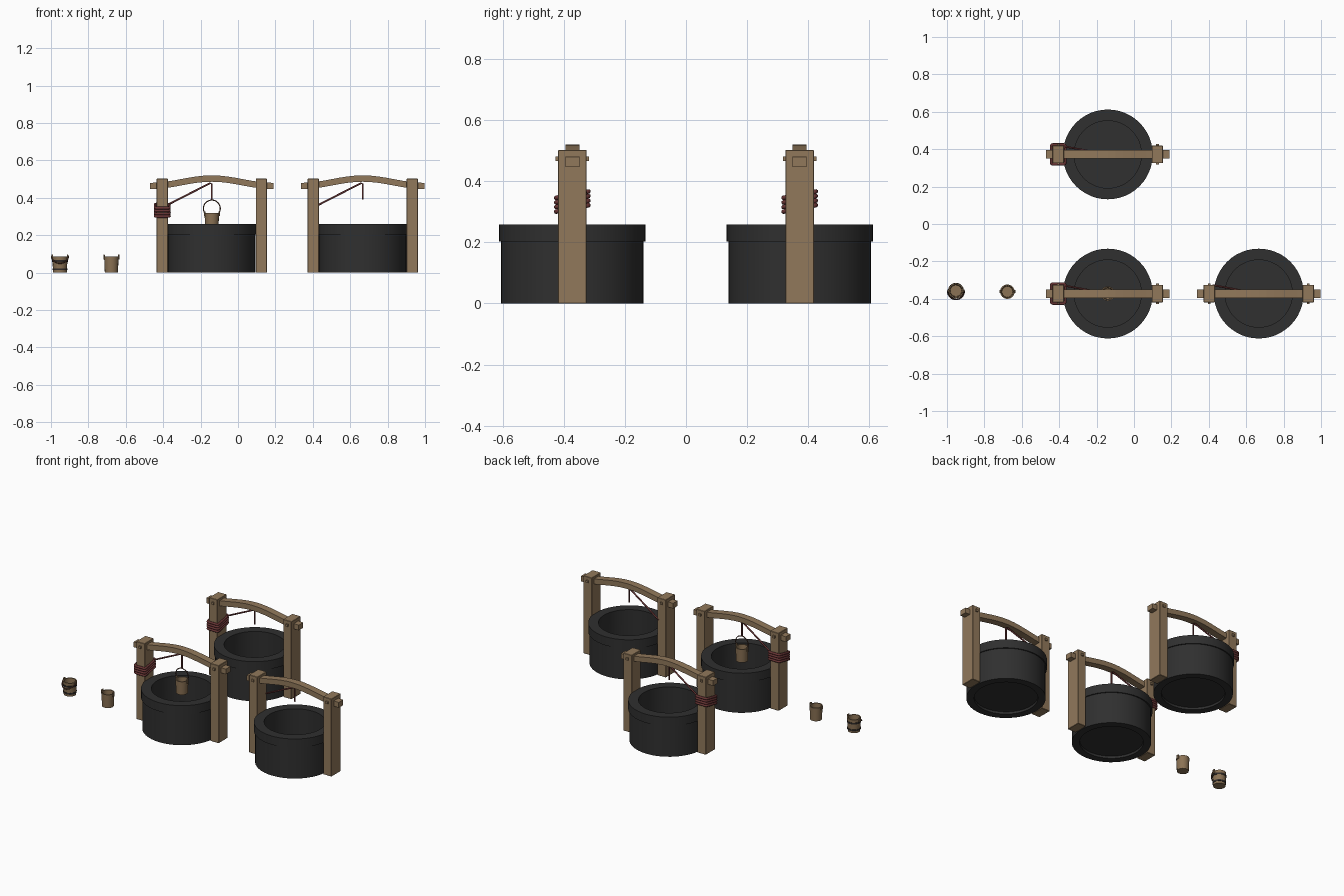
import bpy, bmesh, math
from mathutils import Vector

if "Cube" in bpy.data.objects:
    bpy.data.objects.remove(bpy.data.objects["Cube"])


def material(name, rgb):
    m = bpy.data.materials.new(name)
    m.diffuse_color = (*rgb, 1)
    m.use_nodes = True
    m.node_tree.nodes["Principled BSDF"].inputs["Base Color"].default_value = m.diffuse_color
    return m


STONE = material("dark stone", (0.029, 0.029, 0.029))
WOOD = material("weathered wood", (0.285, 0.19, 0.105))
PAIL = material("pail wood", (0.26, 0.17, 0.09))
ROPE = material("red rope", (0.14, 0.035, 0.035))
IRON = material("dark iron", (0.03, 0.025, 0.023))
HANDLE = material("brown handle", (0.09, 0.04, 0.025))


def finish(name, bm, mat, smooth=None):
    bmesh.ops.recalc_face_normals(bm, faces=bm.faces[:])
    me = bpy.data.meshes.new(name)
    bm.to_mesh(me)
    bm.free()
    me.materials.append(mat)
    ob = bpy.data.objects.new(name, me)
    bpy.context.collection.objects.link(ob)
    if smooth:
        bpy.ops.object.select_all(action='DESELECT')
        ob.select_set(True)
        bpy.context.view_layer.objects.active = ob
        bpy.ops.object.shade_smooth_by_angle(angle=math.radians(smooth))
    return ob


def lathe(name, profile, at, mat, sides, smooth=None):
    """Revolve a closed (radius, z) profile about z; radius 0 makes a pole."""
    bm = bmesh.new()
    rings = []
    for r, z in profile:
        n = sides if r else 1
        rings.append([bm.verts.new((at[0] + r * math.cos(math.tau * i / sides),
                                    at[1] + r * math.sin(math.tau * i / sides),
                                    at[2] + z)) for i in range(n)])
    pairs = list(zip(rings, rings[1:]))
    if profile[0][0]:
        pairs.append((rings[-1], rings[0]))
    for a, b in pairs:
        for i in range(sides):
            j = (i + 1) % sides
            quad = [a[i % len(a)], a[j % len(a)], b[j % len(b)], b[i % len(b)]]
            corner = list(dict.fromkeys(quad))
            if len(corner) > 2:
                bm.faces.new(corner)
    return finish(name, bm, mat, smooth)


def box(name, centre, size, mat, bevel=0.0):
    bm = bmesh.new()
    bmesh.ops.create_cube(bm, size=1)
    for v in bm.verts:
        v.co = Vector(centre) + Vector(v.co[k] * size[k] for k in range(3))
    if bevel:
        bmesh.ops.bevel(bm, geom=bm.edges[:], offset=bevel, segments=1, affect='EDGES')
    return finish(name, bm, mat)


def tube(name, points, radius, mat, closed=False, sides=8):
    """Sweep a round section along a path."""
    bm = bmesh.new()
    pts = [Vector(p) for p in points]
    n = len(pts)
    rings, side = [], None
    for i, p in enumerate(pts):
        a = pts[(i - 1) % n] if closed or i else p
        b = pts[(i + 1) % n] if closed or i < n - 1 else p
        t = (b - a).normalized()
        side = side or t.orthogonal()
        side = (side - t * side.dot(t)).normalized()
        up = t.cross(side)
        rings.append([bm.verts.new(p + radius * (side * math.cos(math.tau * k / sides)
                                                 + up * math.sin(math.tau * k / sides)))
                      for k in range(sides)])
    for i in range(n if closed else n - 1):
        a, b = rings[i], rings[(i + 1) % n]
        for k in range(sides):
            m = (k + 1) % sides
            bm.faces.new((a[k], a[m], b[m], b[k]))
    if not closed:
        bm.faces.new(rings[0])
        bm.faces.new(rings[-1])
    return finish(name, bm, mat, 50)


def beam(name, x, y):
    """Arched crossbeam with square section."""
    bm = bmesh.new()
    rings, n = [], 16
    for i in range(n + 1):
        u = -1 + 2 * i / n
        z = 0.503 - 0.04 * (1 - math.cos(math.pi * u)) / 2
        rings.append([bm.verts.new((x + 0.33 * u, y + sy * 0.023, z + sz * 0.017))
                      for sy, sz in ((-1, -1), (1, -1), (1, 1), (-1, 1))])
    for a, b in zip(rings, rings[1:]):
        for k in range(4):
            m = (k + 1) % 4
            bm.faces.new((a[k], a[m], b[m], b[k]))
    bm.faces.new(rings[0])
    bm.faces.new(rings[-1])
    return finish(name, bm, WOOD)


def bucket(tag, x, y, z, r=0.039):
    # staved pail, open at the top, with two raised ears
    lathe(tag + "_pail", [(0, 0), (r * 0.9, 0), (r, 0.087), (r * 0.83, 0.087),
                          (r * 0.74, 0.012), (0, 0.012)], (x, y, z), PAIL, 16, 35)
    for s in (-1, 1):
        box(tag + "_ear", (x + s * r, y, z + 0.083), (0.008, 0.016, 0.026), PAIL, 0.001)


def well(tag, x, y, coiled):
    # stone ring with overhanging lip, and its floor
    lathe(tag + "_stone_ring", [(0.187, 0), (0.233, 0), (0.233, 0.203), (0.24, 0.203),
                                (0.24, 0.259), (0.18, 0.259)], (x, y, 0), STONE, 48, 30)
    lathe(tag + "_floor", [(0, 0.015), (0.19, 0.015), (0.19, 0.02), (0, 0.02)],
          (x, y, 0), STONE, 48)
    # posts, locking pegs and crossbeam
    for s in (-1, 1):
        box(tag + "_post", (x + s * 0.265, y, 0.251), (0.06, 0.094, 0.502), WOOD, 0.002)
        box(tag + "_peg", (x + s * 0.265, y, 0.473), (0.015, 0.11, 0.015), WOOD)
    beam(tag + "_crossbeam", x, y)
    # rope from the left post over the beam and down
    tube(tag + "_rope", [(x - 0.245, y + 0.045, 0.358), (x - 0.01, y + 0.002, 0.478),
                         (x, y, 0.474), (x, y, 0.39)], 0.005, ROPE)
    # slanted rope turns round the post
    if coiled:
        for k in range(4):
            loop = []
            for cx, cy, a0 in ((1, 1, 0), (-1, 1, 90), (-1, -1, 180), (1, -1, 270)):
                for d in (0, 45, 90):
                    a = math.radians(a0 + d)
                    px = cx * 0.03 + 0.008 * math.cos(a)
                    py = cy * 0.045 + 0.008 * math.sin(a)
                    loop.append((x - 0.265 + px, y + py, 0.311 + 0.015 * k + 0.2 * py))
            tube(tag + "_rope_turn", loop, 0.0075, ROPE, True)


well("back_well", -0.14, 0.372, True)
well("front_well", -0.14, -0.372, True)
well("right_well", 0.667, -0.372, False)

# hanging bucket with an upright hoop handle
bucket("hanging", -0.14, -0.372, 0.232)
tube("hanging_handle", [(-0.14 + 0.045 * math.cos(math.radians(a)), -0.372,
                         0.343 + 0.045 * math.sin(math.radians(a)))
                        for a in range(-35, 216, 10)], 0.003, HANDLE)

# plain bucket on the ground
bucket("plain", -0.677, -0.362, 0)

# banded bucket with its handle dropped to the front
bx, by, br = -0.952, -0.357, 0.041
bucket("banded", bx, by, 0, br)
for zb in (0.018, 0.063):
    rr = br * (0.9 + 0.1 * zb / 0.087)
    lathe("iron_band", [(rr - 0.003, zb - 0.005), (rr + 0.0025, zb - 0.005),
                        (rr + 0.003, zb + 0.005), (rr - 0.003, zb + 0.005)],
          (bx, by, 0), IRON, 16, 35)
tube("banded_handle", [(bx + 0.045 * math.cos(math.pi * i / 16),
                        by - 0.047 * math.sin(math.pi * i / 16),
                        0.086 - 0.036 * math.sin(math.pi * i / 16))
                       for i in range(17)], 0.0035, HANDLE)
